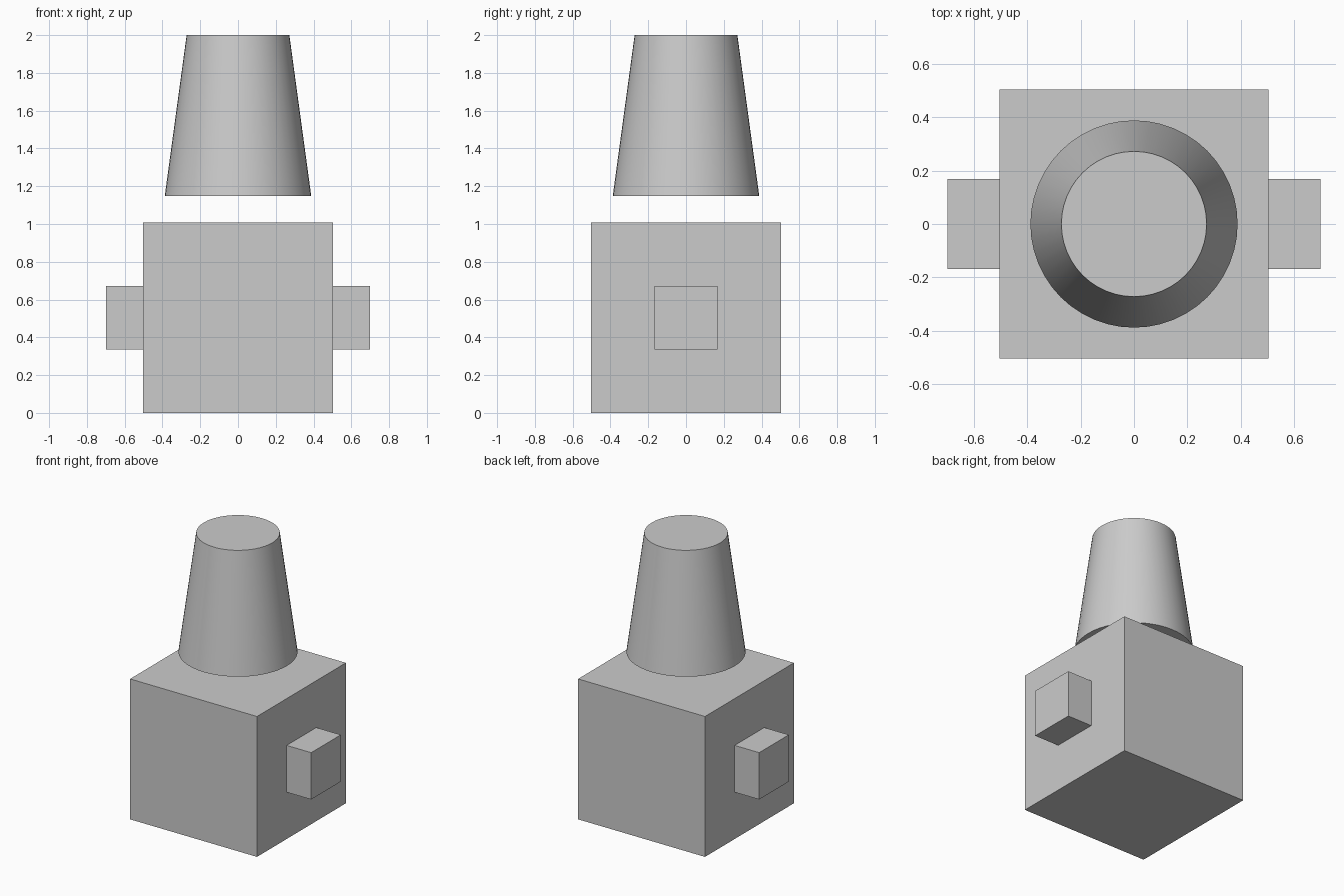
import bpy, bmesh, math
from mathutils import Matrix, Vector

if "Cube" in bpy.data.objects:
    bpy.data.objects.remove(bpy.data.objects["Cube"])

SIDE = 1.008          # cube edge
PEG_OUT = 0.195       # how far the side pegs stick out
CONE_Z0, CONE_Z1 = 1.147, 2.0
CONE_R0, CONE_R1 = 0.388, 0.272


def make_object(name, bm):
    mesh = bpy.data.meshes.new(name)
    bm.to_mesh(mesh)
    bm.free()
    obj = bpy.data.objects.new(name, mesh)
    bpy.context.collection.objects.link(obj)
    return obj


# Block body: a cube with a square peg extruded from the middle third of each side
bm = bmesh.new()
bmesh.ops.create_cube(bm, size=SIDE, matrix=Matrix.Translation((0, 0, SIDE / 2)))
bm.normal_update()
sides = [f for f in bm.faces if abs(f.normal.x) > 0.9]
for face in sides:
    out = Vector((math.copysign(PEG_OUT, face.normal.x), 0, 0))
    bmesh.ops.inset_individual(bm, faces=[face], thickness=SIDE / 3, use_even_offset=True)
    ext = bmesh.ops.extrude_discrete_faces(bm, faces=[face])
    bmesh.ops.translate(bm, vec=out, verts=ext["faces"][0].verts)
bmesh.ops.recalc_face_normals(bm, faces=bm.faces)
make_object("block_body_with_side_pegs", bm)

# Tapered head floating just above the block
bm = bmesh.new()
bmesh.ops.create_cone(bm, cap_ends=True, segments=48, radius1=CONE_R0, radius2=CONE_R1,
                      depth=CONE_Z1 - CONE_Z0,
                      matrix=Matrix.Translation((0, 0, (CONE_Z0 + CONE_Z1) / 2)))
head = make_object("tapered_head", bm)

# Smooth the round wall, keep the cap edges sharp
bpy.ops.object.select_all(action='DESELECT')
head.select_set(True)
bpy.context.view_layer.objects.active = head
bpy.ops.object.shade_smooth_by_angle(angle=math.radians(30))
